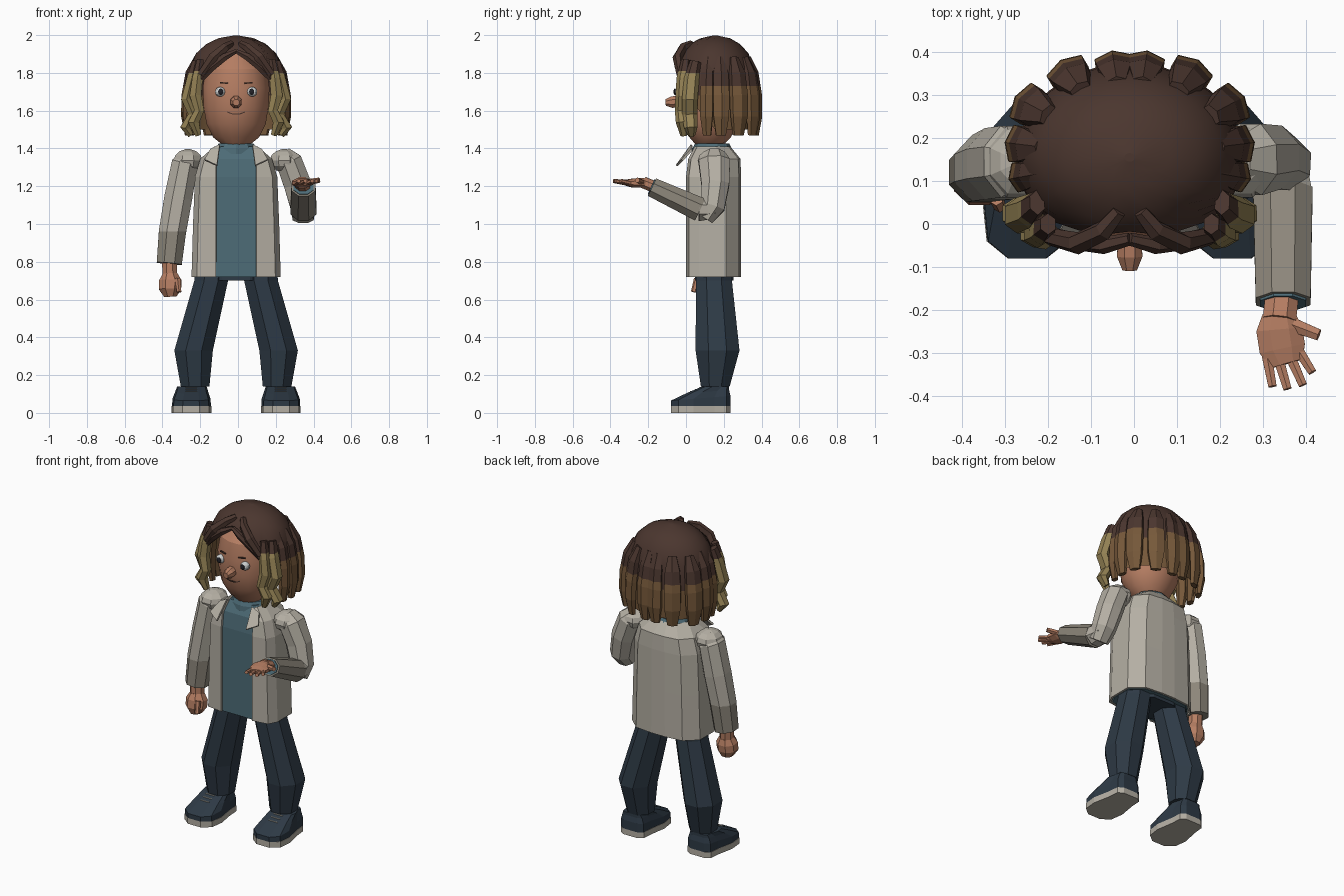
import bpy, bmesh, math
from mathutils import Vector

if "Cube" in bpy.data.objects:
    bpy.data.objects.remove(bpy.data.objects["Cube"])

X0 = -0.01  # body mid-line


def material(name, rgb):
    m = bpy.data.materials.new(name)
    m.diffuse_color = (*rgb, 1)
    m.use_nodes = True
    m.node_tree.nodes["Principled BSDF"].inputs["Base Color"].default_value = m.diffuse_color
    return m


SKIN = material("skin", (.47, .21, .125))
DARK = material("dark_brown_hair", (.07, .037, .028))
BROWN = material("light_brown_hair", (.18, .098, .042))
GOLD = material("golden_hair", (.30, .225, .09))
COAT = material("jacket_grey", (.46, .43, .37))
CUFF = material("taupe", (.27, .245, .20))
TEAL = material("shirt_teal", (.075, .15, .185))
NAVY = material("navy", (.027, .042, .06))
WHITE = material("eye_white", (.6, .62, .62))
BLACK = material("black", (.015, .015, .02))


def build(name, verts, faces, mats, split=None, smooth=False):
    """Mesh object; split = height below which the second material is used."""
    bm = bmesh.new()
    vs = [bm.verts.new(v) for v in verts]
    for f in faces:
        bm.faces.new([vs[i] for i in f])
    bmesh.ops.recalc_face_normals(bm, faces=bm.faces)
    if split is not None:
        bmesh.ops.bisect_plane(bm, geom=bm.verts[:] + bm.edges[:] + bm.faces[:],
                               plane_co=(0, 0, split), plane_no=(0, 0, 1))
        for f in bm.faces:
            f.material_index = int(f.calc_center_median().z < split)
    me = bpy.data.meshes.new(name)
    bm.to_mesh(me)
    bm.free()
    for m in mats:
        me.materials.append(m)
    ob = bpy.data.objects.new(name, me)
    bpy.context.collection.objects.link(ob)
    if smooth:
        bpy.ops.object.select_all(action='DESELECT')
        ob.select_set(True)
        bpy.context.view_layer.objects.active = ob
        bpy.ops.object.shade_smooth_by_angle(angle=math.radians(25))
    return ob


def loft(name, rings, mats, closed=True, caps=True, **kw):
    n = len(rings[0])
    faces = []
    for r in range(len(rings) - 1):
        for i in range(n if closed else n - 1):
            a, b = r * n + i, r * n + (i + 1) % n
            faces.append((a, b, b + n, a + n))
    if caps:
        faces += [range(n), range((len(rings) - 1) * n, len(rings) * n)]
    return build(name, [v for r in rings for v in r], faces, mats, **kw)


def oval(cx, cy, z, rx, ry, n=8):
    return [(cx + rx * math.cos(t), cy + ry * math.sin(t), z)
            for t in (math.tau * (i + .5) / n for i in range(n))]


def tube(name, path, radii, mats, n=8, ref=(0, 1, 0), **kw):
    """Sweep an oval along a path; ref is the direction of the second radius."""
    P = [Vector(p) for p in path]
    rings = []
    for i, p in enumerate(P):
        d = (P[min(i + 1, len(P) - 1)] - P[max(i - 1, 0)]).normalized()
        u = Vector(ref).cross(d).normalized()
        w = d.cross(u)
        a, b = radii[i]
        rings.append([p + u * a * math.cos(t) + w * b * math.sin(t)
                      for t in (math.tau * (k + .5) / n for k in range(n))])
    return loft(name, rings, mats, **kw)


def ball(name, c, r, mat, n=10):
    rings = [oval(c[0], c[1], c[2] + r[2] * math.cos(t), r[0] * math.sin(t), r[1] * math.sin(t), n)
             for t in (math.pi * (.06 + .88 * k / 6) for k in range(7))]
    return loft(name, rings, [mat])


def lerp(x, keys):
    for (a, va), (b, vb) in zip(keys, keys[1:]):
        if x <= b:
            return va + (vb - va) * max(0, (x - a) / (b - a))
    return keys[-1][1]


# head and neck
head = [(1.42, .075, .05, .20), (1.46, .125, .015, .24), (1.53, .16, -.03, .28), (1.62, .175, -.05, .30),
        (1.72, .18, -.055, .31), (1.82, .165, -.035, .30), (1.91, .10, .04, .25)]
loft("head", [oval(X0, (f + b) / 2, z, r, (b - f) / 2, 16) for z, r, f, b in head], [SKIN], smooth=True)
loft("neck", [oval(X0, .14, z, .075, .075) for z in (1.36, 1.5)], [SKIN])

# face
tube("nose", [(X0, -.04, 1.65), (X0, -.075, 1.645), (X0, -.108, 1.643)],
     [(.03, .032), (.032, .033), (.018, .018)], [SKIN], ref=(0, 0, 1))
tube("mouth", [(X0 + x, y, z) for x, y, z in ((-.045, -.036, 1.592), (-.02, -.042, 1.583),
     (.02, -.042, 1.583), (.045, -.036, 1.592))], [(.004, .004)] * 4, [DARK], n=4)
for s, side in ((-1, "left"), (1, "right")):
    ball(side + "_eye", (X0 + s * .085, -.035, 1.70), (.028, .026, .026), WHITE)
    ball(side + "_pupil", (X0 + s * .082, -.059, 1.70), (.014, .007, .017), BLACK)
    tube(side + "_eyebrow", [(X0 + s * .045, -.046, 1.745), (X0 + s * .085, -.036, 1.748)],
         [(.005, .006)] * 2, [DARK], n=4)

# hair cap: full at the back, cut away around the face
PROFILE = [(1.45, .97), (1.6, 1.0), (1.72, 1.0), (1.8, .96), (1.87, .88), (1.92, .76),
           (1.96, .56), (1.985, .34), (2.0, 0)]
HEM = [(0, 1.91), (30, 1.86), (45, 1.80), (60, 1.63), (90, 1.50), (180, 1.50)]


def scalp(deg, z, k=1.0):
    r, a = lerp(z, PROFILE) * k, math.radians(deg)
    return (X0 + .265 * r * math.sin(a), .155 - .22 * r * math.cos(a), z)


rings = [[scalp(d, 1.998 + (lerp(abs(d), HEM) - 1.998) * t) for d in range(-180, 180, 15)]
         for t in (0, .03, .09, .19, .33, .5, .66, .82, 1)]
N = len(rings[0])
loft("hair_cap", rings, [DARK, BROWN], caps=False, split=1.68, smooth=True)
build("hair_crown", rings[0], [range(N)], [DARK])

# hanging locks around the sides and back
for s in (-1, 1):
    for deg, k, w in ((78, .97, .04), (98, .99, .05), (122, 1.07, .055), (149, 1.06, .055), (172, 1.0, .05)):
        path = [scalp(s * deg, z, f * k) for z, f in ((1.88, .92), (1.80, .97), (1.68, 1), (1.57, 1.02), (1.47, 1))]
        a = math.radians(s * deg)
        tube("hair_lock", path, [(w * .5, .018), (w * .9, .026), (w, .03), (w * .95, .028), (w * .6, .018)],
             [DARK, BROWN], n=6, ref=(math.sin(a), -math.cos(a), 0), split=1.73)
    # parted fringe and wavy face-framing locks
    tube("fringe", [(X0 + s * x, y, z) for x, y, z in ((.025, .03, 1.955), (.06, -.015, 1.935),
         (.12, -.045, 1.88), (.185, -.03, 1.79))],
         [(.018, .018), (.025, .024), (.032, .026), (.024, .02)], [DARK], n=6)
    tube("fringe_strand", [(X0 + s * x, y, z) for x, y, z in ((.0, -.035, 1.915), (.06, -.05, 1.885),
         (.13, -.04, 1.83), (.19, -.02, 1.76))], [(.012, .015), (.022, .02), (.024, .02), (.015, .015)],
         [DARK], n=6)
    tube("inner_front_lock", [(X0 + s * x, y, z) for x, y, z in ((.19, .0, 1.87), (.205, -.015, 1.77),
         (.215, -.02, 1.68), (.195, -.025, 1.60), (.225, -.02, 1.54), (.20, -.01, 1.47))],
         [(.02, .025), (.032, .035), (.036, .036), (.03, .034), (.034, .034), (.018, .02)],
         [DARK, GOLD], n=6, split=1.81)
    tube("outer_front_lock", [(X0 + s * x, y, z) for x, y, z in ((.215, .05, 1.86), (.235, .03, 1.77),
         (.262, .02, 1.66), (.228, .02, 1.58), (.268, .025, 1.51), (.24, .03, 1.47))],
         [(.02, .03), (.03, .04), (.033, .042), (.03, .04), (.032, .036), (.018, .02)],
         [DARK, GOLD], n=6, split=1.80)

# jacket (open at the front) and shirt
TORSO = [(.72, .236, .0, .292), (1.0, .228, .0, .292), (1.25, .218, .0, .292),
         (1.345, .19, .012, .288), (1.41, .115, .045, .235)]


def section(z, r, f, b, opening, inset=0):
    r, f, b = r - inset, f + inset, b - inset
    half = [(min(opening, r * .8), f), (.88 * r, f + .015), (r, f + .07), (r, b - .08), (.68 * r, b - .012), (.2 * r, b)]
    return [(X0 + x, y, z) for x, y in half] + [(X0 - x, y, z) for x, y in reversed(half)]


jacket = loft("jacket", [section(*t, .107) for t in TORSO], [COAT], closed=False, caps=False)
sol = jacket.modifiers.new("thickness", 'SOLIDIFY')
sol.thickness = .012
loft("shirt", [section(*t, .107, .014) for t in TORSO], [TEAL])
loft("shirt_collar", [oval(X0, .138, z, r, r * .93, 10) for z, r in ((1.37, .115), (1.40, .112), (1.425, .098))], [TEAL])
for s in (-1, 1):
    lapel = build("lapel", [(X0 + s * x, y, z) for x, y, z in ((.085, .035, 1.415), (.135, .035, 1.39),
                  (.165, -.015, 1.335), (.10, -.045, 1.305))], [range(4)], [COAT])
    lapel.modifiers.new("thickness", 'SOLIDIFY').thickness = .012

# trousers
loft("trouser_hips", [oval(X0, .15, z, r, .11) for z, r in ((.70, .19), (.80, .205))], [NAVY])
OUTLINE = [(.045, -.08), (.095, -.04), (.105, .04), (.085, .15), (.08, .215), (.05, .235)]
for s, side in ((-1, "left"), (1, "right")):
    leg = [(.80, .128, .15, .09, .10), (.70, .132, .148, .092, .10), (.33, .225, .167, .105, .122),
           (.14, .217, .155, .078, .08)]
    loft(side + "_trouser_leg", [oval(X0 + s * x, y, z, rx * 1.05, ry * 1.03) for z, x, y, rx, ry in leg], [NAVY])

    # shoes: light sole, upper sloping from toe to ankle
    def shoe_ring(height, k=1.0, front=None):
        pts = OUTLINE + [(-x, y) for x, y in reversed(OUTLINE)]
        out = []
        for x, y in pts:
            yy = y if front is None else front + (y + .08) / .315 * (.228 - front)
            out.append((X0 + s * (.235 + .02 * (.1 - yy)) + x * k, yy, height(y)))
        return out
    loft(side + "_sole", [shoe_ring(lambda y: 0), shoe_ring(lambda y: .036)], [COAT])
    loft(side + "_shoe", [shoe_ring(lambda y: .036, .98), shoe_ring(lambda y: .065 + .08 * (y + .08), .96),
                          shoe_ring(lambda y: .103 + .06 * (y + .08), .84, .0),
                          shoe_ring(lambda y: .14, .74, .085)], [NAVY])
    for y, z in ((.025, .113), (.05, .124), (.075, .135)):
        tube(side + "_lace", [(X0 + s * .237 - .03, y, z), (X0 + s * .237 + .03, y, z)],
             [(.004, .004)] * 2, [COAT], n=4)
    # padded shoulder
    ball(side + "_shoulder", (X0 + s * .255, .145, 1.335), (.082, .09, .062), COAT, 8)

# hanging arm
tube("left_sleeve", [(-.25, .145, 1.365), (-.282, .145, 1.32), (-.316, .14, 1.14), (-.347, .13, .96), (-.364, .12, .79)],
     [(.05, .06), (.075, .09), (.08, .09), (.078, .083), (.072, .075)], [COAT, CUFF], split=.96)
tube("left_wrist", [(-.364, .115, .82), (-.36, .11, .71)], [(.042, .042)] * 2, [SKIN])
tube("left_hand", [(-.36, .11, .735), (-.358, .105, .70), (-.36, .10, .655), (-.358, .10, .615)],
     [(.042, .045), (.064, .06), (.064, .06), (.035, .04)], [SKIN])
tube("left_thumb", [(-.32, .06, .71), (-.312, .04, .64)], [(.017, .018), (.014, .014)], [SKIN], n=6)

# raised arm with the open palm
tube("right_upper_sleeve", [(.235, .15, 1.37), (.27, .15, 1.33), (.315, .155, 1.21), (.345, .14, 1.09), (.345, .10, 1.03)],
     [(.05, .06), (.075, .09), (.078, .08), (.072, .07), (.06, .05)], [COAT])
tube("right_elbow_sleeve", [(.343, .155, 1.075), (.346, .07, 1.078)], [(.06, .05), (.075, .068)], [COAT], ref=(0, 0, 1))
tube("right_forearm_sleeve", [(.346, .075, 1.076), (.347, -.18, 1.195)], [(.075, .069), (.069, .055)],
     [CUFF], ref=(0, 0, 1))
tube("right_cuff_lining", [(.347, -.165, 1.188), (.347, -.185, 1.197)], [(.058, .046)] * 2, [TEAL], ref=(0, 0, 1))
tube("right_wrist", [(.347, -.14, 1.185), (.338, -.225, 1.22)], [(.042, .033)] * 2, [SKIN], ref=(0, 0, 1))
tube("right_palm", [(.338, -.21, 1.217), (.338, -.245, 1.218), (.345, -.29, 1.217), (.355, -.325, 1.22)],
     [(.042, .026), (.058, .028), (.058, .024), (.042, .014)], [SKIN], ref=(0, 0, 1))
for x0, y0, x1, y1 in ((.308, -.30, .322, -.378), (.335, -.31, .357, -.384), (.362, -.305, .393, -.375), (.38, -.29, .415, -.345)):
    tube("right_finger", [(x0, y0, 1.215), (x1, y1, 1.228)], [(.014, .013), (.011, .011)], [SKIN], n=6, ref=(0, 0, 1))
tube("right_thumb", [(.37, -.235, 1.222), (.43, -.258, 1.232)], [(.019, .016), (.015, .014)], [SKIN], n=6, ref=(0, 0, 1))
